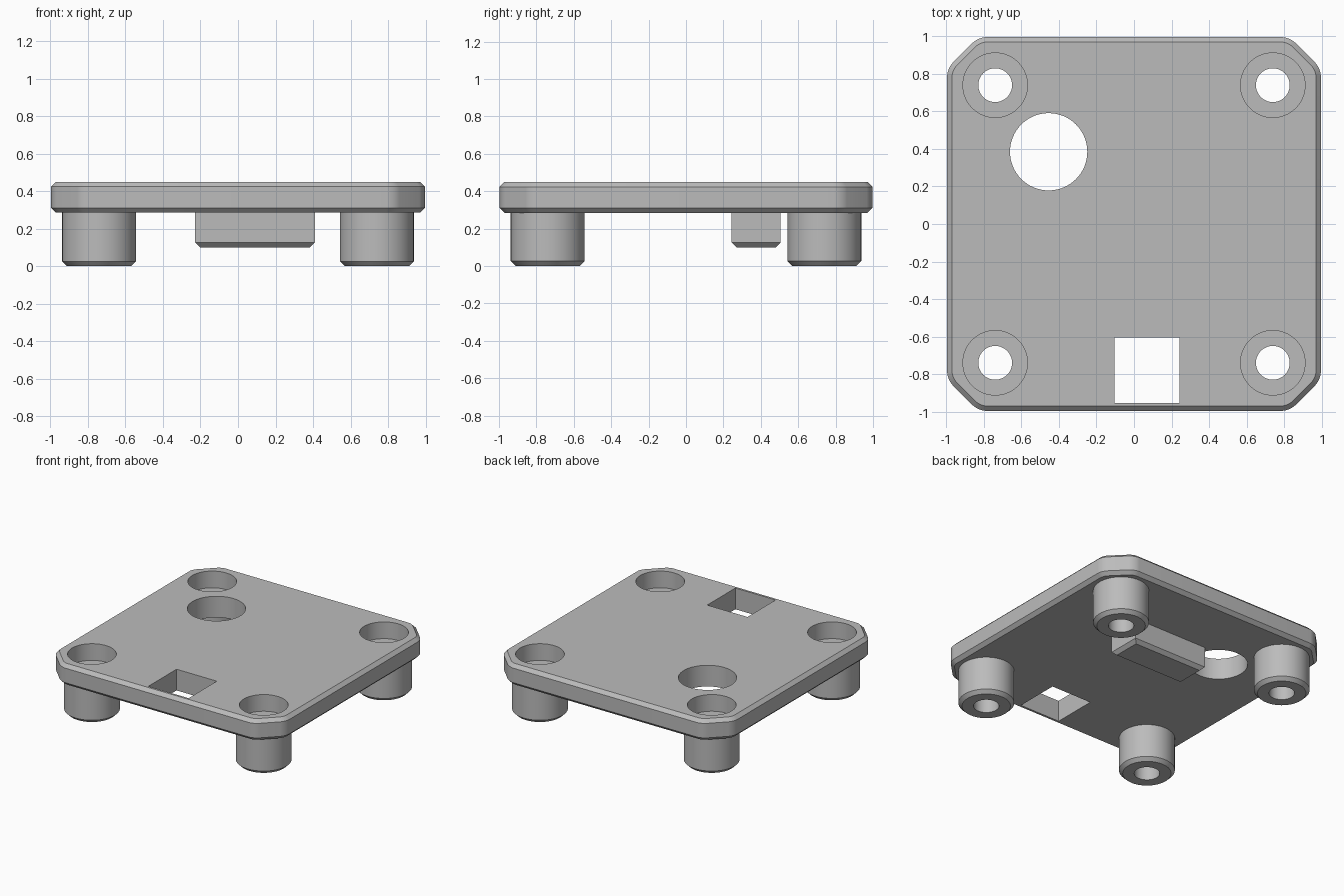
import bpy, bmesh, math
from mathutils import Matrix, Vector

default = bpy.data.objects.get("Cube")
if default:
    bpy.data.objects.remove(default, do_unlink=True)

PLATE_BOTTOM, PLATE_TOP = 0.285, 0.45
CHAMFER = 0.026
LEG = 0.74            # leg centre distance along x and y
BORE, HOLE = 0.172, 0.09
BORE_FLOOR = 0.32

grey = bpy.data.materials.new("plain grey")
grey.use_nodes = True
colour = (0.5, 0.5, 0.5, 1)
grey.diffuse_color = colour
grey.node_tree.nodes["Principled BSDF"].inputs["Base Color"].default_value = colour


def finish(name, bm):
    """Turn a bmesh into a named grey object."""
    bmesh.ops.recalc_face_normals(bm, faces=bm.faces[:])
    mesh = bpy.data.meshes.new(name)
    bm.to_mesh(mesh)
    bm.free()
    mesh.materials.append(grey)
    obj = bpy.data.objects.new(name, mesh)
    bpy.context.collection.objects.link(obj)
    return obj


def activate(obj):
    bpy.ops.object.select_all(action="DESELECT")
    obj.select_set(True)
    bpy.context.view_layer.objects.active = obj


def smooth(obj):
    activate(obj)
    bpy.ops.object.shade_smooth_by_angle(angle=math.radians(25))


def chamfer_level(bm, levels):
    """Chamfer every horizontal edge lying at one of the given heights."""
    edges = [e for e in bm.edges
             if any(all(abs(v.co.z - z) < 1e-4 for v in e.verts) for z in levels)]
    bmesh.ops.bevel(bm, geom=edges, offset=CHAMFER, segments=1, affect="EDGES")


def add_box(bm, low, high):
    low, high = Vector(low), Vector(high)
    bmesh.ops.create_cube(bm, size=1, matrix=Matrix.Translation((low + high) / 2)
                          @ Matrix.Diagonal((high - low).to_4d()))


def add_drill(bm, x, y, radius):
    bmesh.ops.create_cone(bm, cap_ends=True, segments=64, radius1=radius,
                          radius2=radius, depth=1,
                          matrix=Matrix.Translation((x, y, PLATE_TOP)))


corners = [(sx * LEG, sy * LEG) for sx in (-1, 1) for sy in (-1, 1)]

# Plate: octagon with softened corners, extruded and chamfered
bm = bmesh.new()
side, cut = 0.996, 0.83
outline = [(side, -cut), (side, cut), (cut, side), (-cut, side),
           (-side, cut), (-side, -cut), (-cut, -side), (cut, -side)]
face = bm.faces.new([bm.verts.new((x, y, PLATE_BOTTOM)) for x, y in outline])
bmesh.ops.bevel(bm, geom=bm.verts[:], offset=0.042, segments=6,
                profile=0.5, affect="VERTICES")
grown = bmesh.ops.extrude_face_region(bm, geom=bm.faces[:], use_keep_orig=True)
bmesh.ops.translate(bm, vec=(0, 0, PLATE_TOP - PLATE_BOTTOM),
                    verts=[g for g in grown["geom"] if isinstance(g, bmesh.types.BMVert)])
bmesh.ops.recalc_face_normals(bm, faces=bm.faces[:])
chamfer_level(bm, (PLATE_BOTTOM, PLATE_TOP))
plate = finish("plate", bm)

# Cutter: four screw bores, the round opening and the square opening
bm = bmesh.new()
for x, y in corners:
    add_drill(bm, x, y, BORE)
add_drill(bm, -0.455, 0.385, 0.206)
add_box(bm, (-0.105, -0.953, 0), (0.242, -0.606, 1))
cutter = finish("opening_cutter", bm)
cutter.hide_render = True

cutting = plate.modifiers.new("openings", "BOOLEAN")
cutting.operation = "DIFFERENCE"
cutting.solver = "EXACT"
cutting.object = cutter
activate(plate)
bpy.ops.object.modifier_apply(modifier=cutting.name)
bpy.data.objects.remove(cutter, do_unlink=True)
smooth(plate)

# Legs: hollow turned posts with a chamfered foot and a screw seat
radius = 0.197
profile = [(HOLE, 0), (radius - CHAMFER, 0), (radius, CHAMFER), (radius, PLATE_BOTTOM),
           (BORE, PLATE_BOTTOM), (BORE, BORE_FLOOR), (HOLE, BORE_FLOOR)]
names = ("front_right_leg", "back_right_leg", "front_left_leg", "back_left_leg")
for name, (x, y) in zip(names, corners):
    bm = bmesh.new()
    points = [bm.verts.new((r, 0, z)) for r, z in profile]
    ring = [bm.edges.new((points[i - 1], points[i])) for i in range(len(points))]
    bmesh.ops.spin(bm, geom=points + ring, cent=(0, 0, 0), axis=(0, 0, 1),
                   angle=math.tau, steps=64, use_merge=True)
    bmesh.ops.remove_doubles(bm, verts=bm.verts[:], dist=1e-5)
    leg = finish(name, bm)
    leg.location = (x, y, 0)
    smooth(leg)

# Block under the plate, chamfered along its lower rim
bm = bmesh.new()
add_box(bm, (-0.228, 0.244, 0.1), (0.41, 0.506, PLATE_BOTTOM))
chamfer_level(bm, (0.1,))
finish("underside_block", bm)
